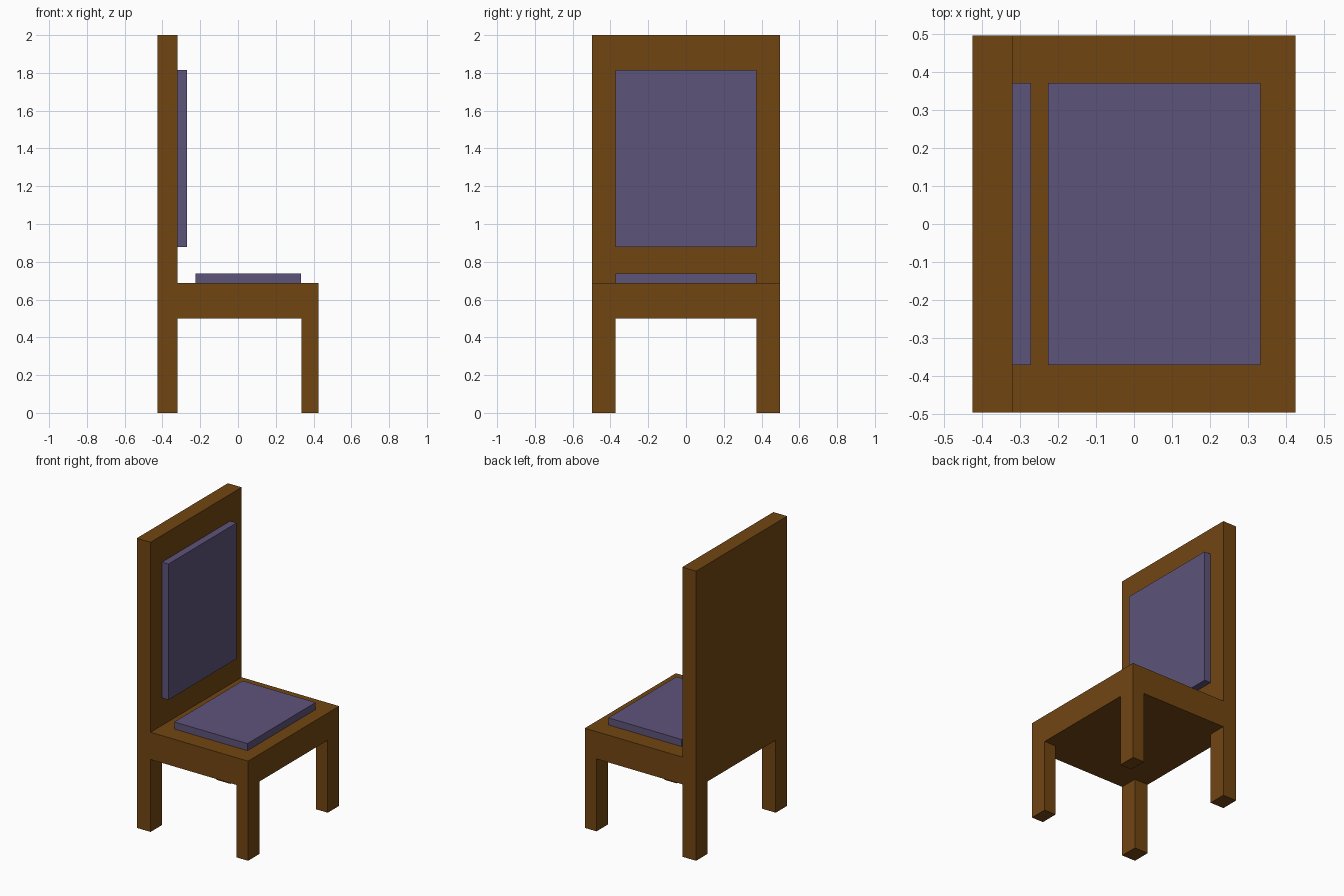
import bpy, bmesh
from math import radians

if "Cube" in bpy.data.objects:
    bpy.data.objects.remove(bpy.data.objects["Cube"])

XS = [-0.425, -0.32, 0.335, 0.425]   # rear leg / seat / front leg divisions
YS = [-0.497, -0.372, 0.372, 0.497]
UNDERSIDE, SEAT_TOP, BACK_TOP = 0.50, 0.688, 2.0


def material(name, color):
    mat = bpy.data.materials.new(name)
    mat.diffuse_color = (*color, 1)
    mat.use_nodes = True
    mat.node_tree.nodes["Principled BSDF"].inputs["Base Color"].default_value = mat.diffuse_color
    return mat


def add_object(name, bm, mat):
    bmesh.ops.recalc_face_normals(bm, faces=bm.faces)
    mesh = bpy.data.meshes.new(name)
    bm.to_mesh(mesh)
    bm.free()
    mesh.materials.append(mat)
    obj = bpy.data.objects.new(name, mesh)
    bpy.context.collection.objects.link(obj)
    return obj


def extrude(bm, faces, dz):
    out = bmesh.ops.extrude_face_region(bm, geom=faces)["geom"]
    bmesh.ops.delete(bm, geom=faces, context="FACES")
    verts = [g for g in out if isinstance(g, bmesh.types.BMVert)]
    bmesh.ops.translate(bm, verts=verts, vec=(0, 0, dz))


def plate(bm, z):
    v = [[bm.verts.new((x, y, z)) for y in YS] for x in XS]
    return {(i, j): bm.faces.new((v[i][j], v[i + 1][j], v[i + 1][j + 1], v[i][j + 1]))
            for i in range(3) for j in range(3)}, v


def box(name, lo, hi, mat):
    bm = bmesh.new()
    bmesh.ops.create_cube(bm, size=1)
    for v in bm.verts:
        v.co = [hi[k] if v.co[k] > 0 else lo[k] for k in range(3)]
    return add_object(name, bm, mat)


wood = material("wood", (0.165, 0.06, 0.006))
fabric = material("fabric", (0.11, 0.087, 0.195))

# Frame: seat slab with side walls, legs pulled down and backrest pulled up
bm = bmesh.new()
bottom, vb = plate(bm, UNDERSIDE)
top, vt = plate(bm, SEAT_TOP)
rim = [(i, 0) for i in range(4)] + [(3, 1), (3, 2)] + \
      [(i, 3) for i in range(3, -1, -1)] + [(0, 2), (0, 1)]
for (a, b), (c, d) in zip(rim, rim[1:] + rim[:1]):
    bm.faces.new((vb[a][b], vb[c][d], vt[c][d], vt[a][b]))
bmesh.ops.recalc_face_normals(bm, faces=bm.faces)
for i in (0, 2):
    for j in (0, 2):
        extrude(bm, [bottom[i, j]], -UNDERSIDE)
extrude(bm, [top[0, j] for j in range(3)], BACK_TOP - SEAT_TOP)
bmesh.ops.dissolve_limit(bm, angle_limit=radians(1), verts=bm.verts, edges=bm.edges)
add_object("chair_frame", bm, wood)

# Cushions
box("seat_cushion", (-0.226, -0.372, SEAT_TOP), (0.333, 0.372, 0.737), fabric)
box("back_cushion", (-0.32, -0.372, 0.877), (-0.271, 0.372, 1.815), fabric)
